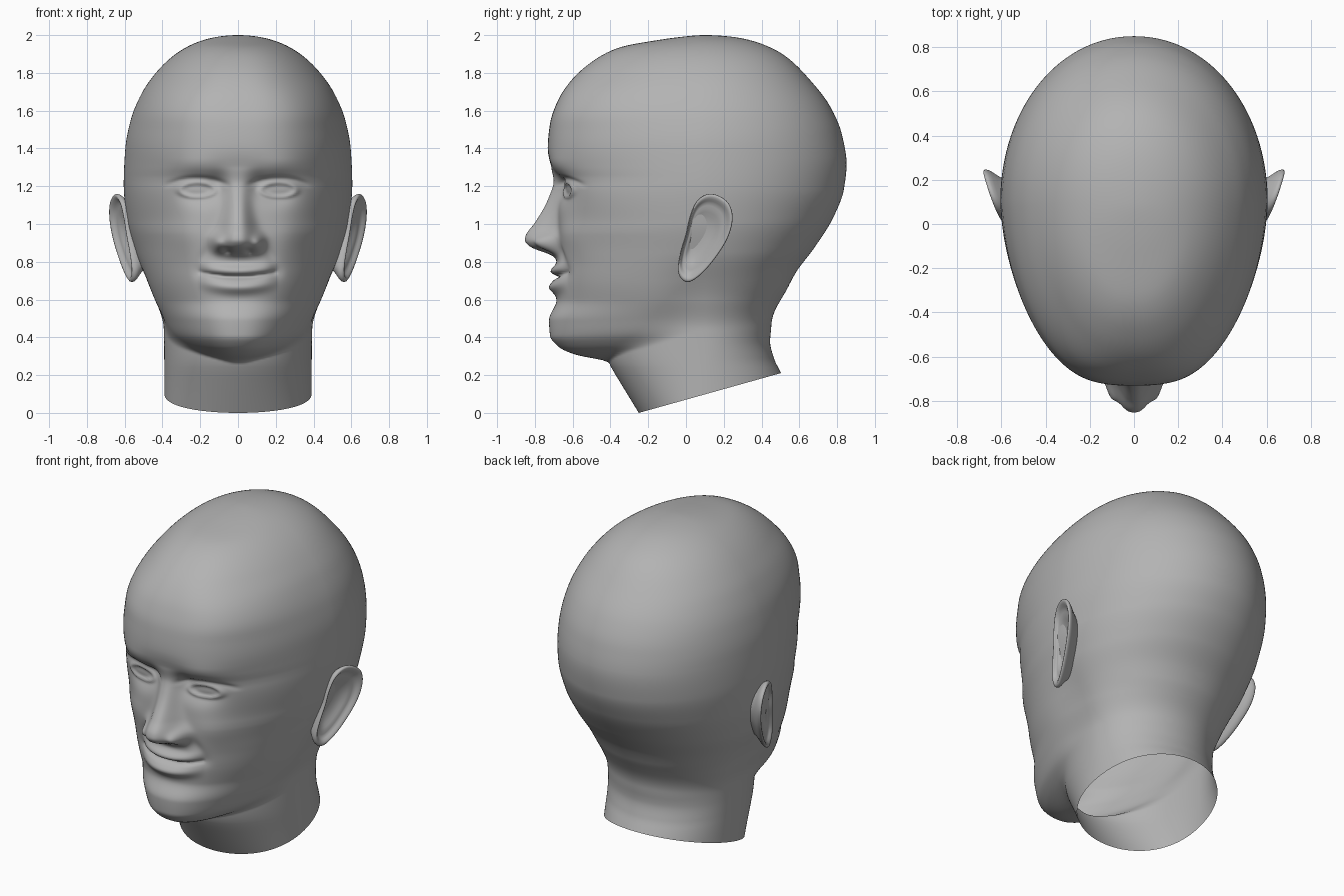
import bpy, bmesh, math

if "Cube" in bpy.data.objects:
    bpy.data.objects.remove(bpy.data.objects["Cube"])

AXIS_Y = 0.1      # vertical axis the head rings are spun around
SEG = 320


def curve(pts):
    """Smooth monotone curve through (z, value); keyed on sqrt(2 - z) so the crown is round."""
    xs = [math.sqrt(2 - z) for z, _ in pts]
    ys = [v for _, v in pts]
    sec = [(ys[i + 1] - ys[i]) / (xs[i + 1] - xs[i]) for i in range(len(xs) - 1)]
    sl = [sec[0]]
    for a, b in zip(sec, sec[1:]):
        sl.append(2 * a * b / (a + b) if a * b > 0 else 0.0)
    sl.append(sec[-1])

    def f(z):
        q = math.sqrt(max(0.0, 2 - z))
        if q <= xs[0]:
            return ys[0]
        if q >= xs[-1]:
            return ys[-1]
        i = max(j for j in range(len(sec)) if xs[j] <= q)
        h = xs[i + 1] - xs[i]
        t = (q - xs[i]) / h
        return ((2 * t**3 - 3 * t**2 + 1) * ys[i] + (t**3 - 2 * t**2 + t) * h * sl[i]
                + (3 * t**2 - 2 * t**3) * ys[i + 1] + (t**3 - t**2) * h * sl[i + 1])
    return f


# Profiles by height: depth to the front, depth to the back, half width, squareness, taper
front = curve([(2, 0), (1.995, .085), (1.975, .24), (1.935, .45), (1.85, .61), (1.745, .72),
               (1.65, .78), (1.53, .82), (1.4, .832), (1.3, .812), (1.21, .785), (1.1, .78),
               (.9, .78), (.8, .785), (.72, .79), (.6, .785), (.49, .825), (.41, .82),
               (.35, .775), (.31, .69), (.275, .52), (.245, .4), (0, .2)])
back = curve([(2, 0), (1.98, .21), (1.95, .31), (1.9, .41), (1.77, .55), (1.61, .67),
              (1.475, .725), (1.316, .75), (1.18, .735), (1.035, .68), (.875, .58),
              (.74, .48), (.6, .41), (.467, .355), (.377, .345), (.29, .365),
              (.207, .405), (0, .49)])
width = curve([(2, 0), (1.97, .195), (1.9, .33), (1.8, .435), (1.7, .505), (1.55, .568),
               (1.395, .597), (1.21, .605), (1, .585), (.85, .55), (.7, .508), (.6, .475),
               (.5, .43), (.42, .39), (.36, .33), (.32, .26), (.28, .16), (.24, .1), (0, .09)])
square = curve([(2, 2.1), (1.8, 2.6), (1.55, 3.5), (1.2, 3.5), (1, 2.8), (.7, 2.4), (0, 2.4)])
taper = curve([(2, .05), (1.7, .2), (1.2, .26), (.95, .22), (.7, .16), (.45, .22), (0, .22)])
waist = curve([(1, 0), (.85, .01), (.7, .06), (.6, .1), (.45, .14), (0, .14)])
neck_w = curve([(.9, .42), (.72, .43), (.6, .42), (.45, .393), (0, .388)])
nose_h = curve([(1.3, 0), (1.22, .015), (1.15, .042), (1.08, .075), (1, .125), (.94, .168),
                (.915, .173), (.885, .152), (.862, .105), (.845, .055), (.825, .015), (.805, 0)])
nose_w = curve([(1.22, .055), (1.1, .062), (1, .078), (.93, .1)])


def g(v, c, s):
    return math.exp(-((v - c) / s) ** 2)


def face_relief(x, z, nh, nw):
    """Forward relief of the face at |x|, z."""
    f = nh * math.exp(-(x / nw) ** 2.6)                                  # nose
    f += .06 * g(x, .108, .033) * g(z, .9, .04)                          # nostril wings
    f -= .03 * g(x, .055, .022) * g(z, .858, .014)                       # nostrils
    f -= .045 * g(x, .2, .1) * g(z, 1.18, .075)                          # eye sockets
    f -= .025 * g(x, .11, .05) * g(z, 1.21, .06)
    f += .012 * g(x, .24, .13) * g(z, 1.32, .05)                         # brow
    e = math.hypot((x - .215) / .08, (z - 1.18) / .032)                  # eyes and lids
    f += .014 * g(e, 1.15, .28)
    if e < 1:
        f += .012 * (1 - e * e)
    if z > 1.19:
        f -= .01 * g(e, 2, .3) * min(1, (z - 1.19) / .03)
    m = z - .72 - .6 * x * x                                             # lips
    lip = max(0, 1 - (x / .21) ** 2)
    f += lip * (.028 * g(m, .032, .027) + .038 * g(m, -.055, .035))
    f -= .028 * math.sqrt(lip) * g(m, 0, .011)
    f -= .012 * g(x, .2, .035) * g(z, .745, .035)                        # mouth corners
    f += .02 * g(x, .27, .11) * g(z, .93, .11)                           # cheeks
    f -= .012 * g(x, .14 + (.9 - z) * .5, .035) * g(z, .84, .07)         # smile folds
    return f


def section_radius(s, c, d, w, n, k, b):
    """Radius of a tapered superellipse along direction (s, c); b pinches it at the axis."""
    lo, hi = 0.0, 1.4 * max(d, w)
    for _ in range(18):
        r = (lo + hi) / 2
        t = r * c / d
        half = w * max(.1, 1 - k * t ** 1.5)
        if b:
            half *= 1 - b * math.exp(-(t / .25) ** 2)
        if (r * s / half) ** n + t ** n < 1:
            lo = r
        else:
            hi = r
    return lo


def finish(bm, name, mat):
    bmesh.ops.recalc_face_normals(bm, faces=bm.faces[:])
    me = bpy.data.meshes.new(name)
    bm.to_mesh(me)
    bm.free()
    me.materials.append(mat)
    for p in me.polygons:
        p.use_smooth = True
    ob = bpy.data.objects.new(name, me)
    bpy.context.scene.collection.objects.link(ob)
    return ob


def bridge(bm, a, b):
    n = len(a)
    for i in range(n):
        bm.faces.new((a[i], a[(i + 1) % n], b[(i + 1) % n], b[i]))


def fan(bm, tip, ring):
    n = len(ring)
    for i in range(n):
        bm.faces.new((tip, ring[(i + 1) % n], ring[i]))


grey = bpy.data.materials.new("plain grey")
grey.diffuse_color = (.45, .45, .45, 1)
grey.use_nodes = True
grey.node_tree.nodes["Principled BSDF"].inputs["Base Color"].default_value = grey.diffuse_color

# Head and neck: stacked rings, finest over the face
levels = [2 - (.806 * i / 45) ** 2 for i in range(1, 46)]
levels += [1.35 - .009 * i for i in range(1, 124)] + [.24 - .03 * i for i in range(1, 10)]
angles = []
for i in range(SEG):
    u = 2 * math.pi * i / SEG
    angles.append(u - .5 * math.sin(u))

bm = bmesh.new()
crown = bm.verts.new((0, AXIS_Y, 2))
prev = None
for z in levels:
    df, db, w, n, k, b = front(z), back(z), width(z), square(z), taper(z), waist(z)
    nh, nw, wn = nose_h(z), nose_w(z), neck_w(z)
    neck_front = .35 + .61 * z if z < .2 else .472 + .06 * math.tanh((z - .2) * .61 / .06)
    mix = min(1, max(0, (z - .42) / .25))                 # 0 in the neck, 1 in the skull
    mix = mix * mix * (3 - 2 * mix)
    head_back, neck_back = db * (.88 + .12 * mix), db * (1 - .12 * mix)
    if z > .7:
        head_back = db
    curved = .3 * min(1, max(0, (z - .95) / .3)) * min(1, max(0, (1.9 - z) / .4))
    ring = []
    for a in angles:
        s, c = math.sin(a), math.cos(a)
        if c >= 0:
            r = section_radius(abs(s), c, df, w, n, k, b)
        else:
            r = section_radius(abs(s), -c, head_back, w * (1 - b), 2.05, 0, 0)
        if z < .9:                                        # blend the neck into the jaw
            rn = 1 / math.hypot(s / wn, c / (neck_front if c > 0 else neck_back))
            h = max(.05 - abs(r - rn), 0) / .05
            r = max(r, rn) + h * h * .0125
        x, y = r * s, AXIS_Y - r * c
        if c > 0:
            y += curved * x * x * c * c                   # rounded forehead
            if .58 < z < 1.5 and abs(x) < .52:
                y -= face_relief(abs(x), z, nh, nw)
        ring.append(bm.verts.new((x, y, z)))
    if prev:
        bridge(bm, prev, ring)
    else:
        fan(bm, crown, ring)
    prev = ring
# Slanted open cut under the neck
bmesh.ops.bisect_plane(bm, geom=bm.verts[:] + bm.edges[:] + bm.faces[:], dist=1e-5,
                       plane_co=(0, -.25, 0), plane_no=(0, -.28, 1), clear_inner=True)
finish(bm, "head", grey)

# Ears: outline scaled towards the ear canal, from root to rim to hollow
outline = [(.02, .69), (.09, .74), (.165, .83), (.225, .93), (.25, 1.03), (.23, 1.11),
           (.17, 1.155), (.11, 1.16), (.055, 1.12), (.02, 1.04), (0, .95), (-.03, .85),
           (-.045, .76), (-.025, .705)]
steps = [(.55, -.13), (.75, -.05), (.95, -.02), (1, .004), (.96, .018), (.87, .013),
         (.78, -.012), (.66, -.008), (.5, -.026), (.3, -.035)]
loop = []
for i in range(len(outline)):
    p0, p1, p2, p3 = [outline[(i + j - 1) % len(outline)] for j in range(4)]
    for t in (0, .25, .5, .75):
        loop.append([.5 * (2 * b + (c - a) * t + (2 * a - 5 * b + 4 * c - d) * t * t
                     + (3 * b - a - 3 * c + d) * t**3) for a, b, c, d in zip(p0, p1, p2, p3)])
for side, name in ((1, "right_ear"), (-1, "left_ear")):
    bm = bmesh.new()

    def ear_point(scale, dx, p):
        y, z = .07 + scale * (p[0] - .07), .93 + scale * (p[1] - .93)
        return bm.verts.new((side * (.555 + .35 * y + .08 * (z - .7) + dx), y, z))
    rings = [[ear_point(sc, dx, p) for p in loop] for sc, dx in steps]
    for a, b in zip(rings, rings[1:]):
        bridge(bm, a, b)
    fan(bm, ear_point(0, -.037, (0, 0)), rings[-1])
    ear = finish(bm, name, grey)
    sub = ear.modifiers.new("smooth", 'SUBSURF')
    sub.levels = sub.render_levels = 1
